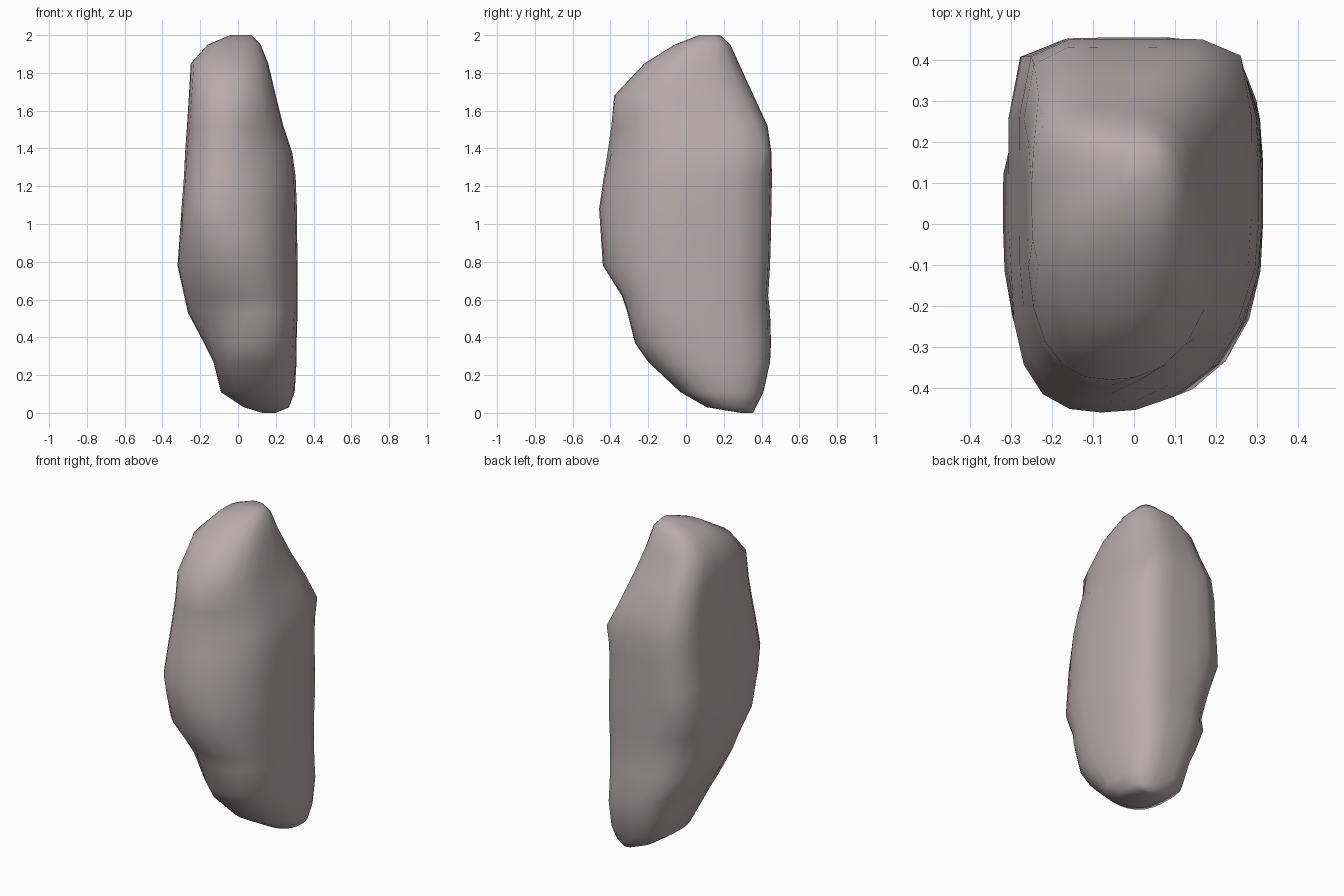
import bpy, bmesh, math
from mathutils import Vector

# Rock levels: z, x min, x max, y min, y max, x of the front ridge,
# boxiness of the back left and back right corners
LEVELS = [
    (0.00, 0.13, 0.20, 0.29, 0.355, 0.17, 2.5, 2.5),
    (0.03, 0.03, 0.27, 0.11, 0.37, 0.14, 2.8, 2.6),
    (0.11, -0.09, 0.30, -0.03, 0.41, 0.08, 3.0, 3.0),
    (0.27, -0.13, 0.31, -0.20, 0.445, 0.06, 3.3, 3.2),
    (0.37, -0.18, 0.31, -0.27, 0.45, 0.06, 3.4, 3.2),
    (0.53, -0.265, 0.315, -0.31, 0.445, 0.05, 3.0, 3.4),
    (0.62, -0.285, 0.315, -0.34, 0.435, 0.02, 3.0, 3.8),
    (0.78, -0.32, 0.315, -0.44, 0.445, -0.03, 3.4, 4.2),
    (0.96, -0.307, 0.313, -0.452, 0.45, -0.06, 7.0, 4.2),
    (1.08, -0.299, 0.312, -0.46, 0.452, -0.08, 7.0, 4.0),
    (1.25, -0.286, 0.305, -0.435, 0.455, -0.07, 6.5, 4.2),
    (1.38, -0.28, 0.287, -0.415, 0.452, -0.06, 6.5, 7.0),
    (1.52, -0.27, 0.24, -0.395, 0.432, -0.06, 6.5, 4.5),
    (1.68, -0.26, 0.20, -0.38, 0.358, -0.06, 5.5, 3.6),
    (1.85, -0.25, 0.16, -0.22, 0.28, -0.06, 4.5, 2.8),
    (1.95, -0.16, 0.12, -0.06, 0.235, -0.04, 3.2, 2.6),
    (2.00, -0.04, 0.07, 0.07, 0.18, 0.01, 2.5, 2.5),
]
SIDES = 24
FRONT_LEFT, FRONT_RIGHT = 2.35, 2.55   # boxiness of the front corners

# Shallow hollows: centre, radius, depth
DENTS = [
    (Vector((0.14, -0.36, 1.40)), 0.20, 0.03),
    (Vector((-0.17, -0.34, 0.45)), 0.22, 0.035),
    (Vector((-0.20, -0.38, 0.80)), 0.17, 0.02),
    (Vector((-0.27, 0.30, 0.70)), 0.20, 0.025),
]


def ring_point(level, i):
    z, x0, x1, y0, y1, ridge, back_left, back_right = level
    a = 2 * math.pi * i / SIDES
    c, s = math.cos(a), math.sin(a)
    if s >= 0:
        n = back_right if c >= 0 else back_left
    else:
        n = FRONT_RIGHT if c >= 0 else FRONT_LEFT
    # radial superellipse keeps the points evenly spread
    r = (abs(c) ** n + abs(s) ** n) ** (-1 / n)
    c, s = c * r, s * r
    cx, cy = (x0 + x1) / 2, (y0 + y1) / 2
    x = cx + c * (x1 - x0) / 2
    y = cy + s * (y1 - y0) / 2
    if s < 0:   # lean the front towards its ridge
        x += (ridge - cx) * s * s
    p = Vector((x, y, z))
    for centre, radius, depth in DENTS:
        d = (p - centre).length / radius
        if d < 1:
            inward = Vector((cx - x, cy - y, 0)).normalized()
            p += inward * depth * (1 - d * d)
    return p


# Rock body
bm = bmesh.new()
rings = [[bm.verts.new(ring_point(l, i)) for i in range(SIDES)] for l in LEVELS]
for lo, hi in zip(rings, rings[1:]):
    for i in range(SIDES):
        j = (i + 1) % SIDES
        bm.faces.new((lo[i], lo[j], hi[j], hi[i]))
bm.faces.new(rings[0][::-1])
bm.faces.new(rings[-1])
bmesh.ops.recalc_face_normals(bm, faces=bm.faces)
for f in bm.faces:
    f.smooth = True

mesh = bpy.data.meshes.new("rock")
bm.to_mesh(mesh)
bm.free()
rock = bpy.data.objects.new("rock", mesh)
bpy.context.collection.objects.link(rock)

# Mauve grey stone
stone = bpy.data.materials.new("mauve grey stone")
stone.diffuse_color = (0.48, 0.405, 0.42, 1)
mesh.materials.append(stone)
